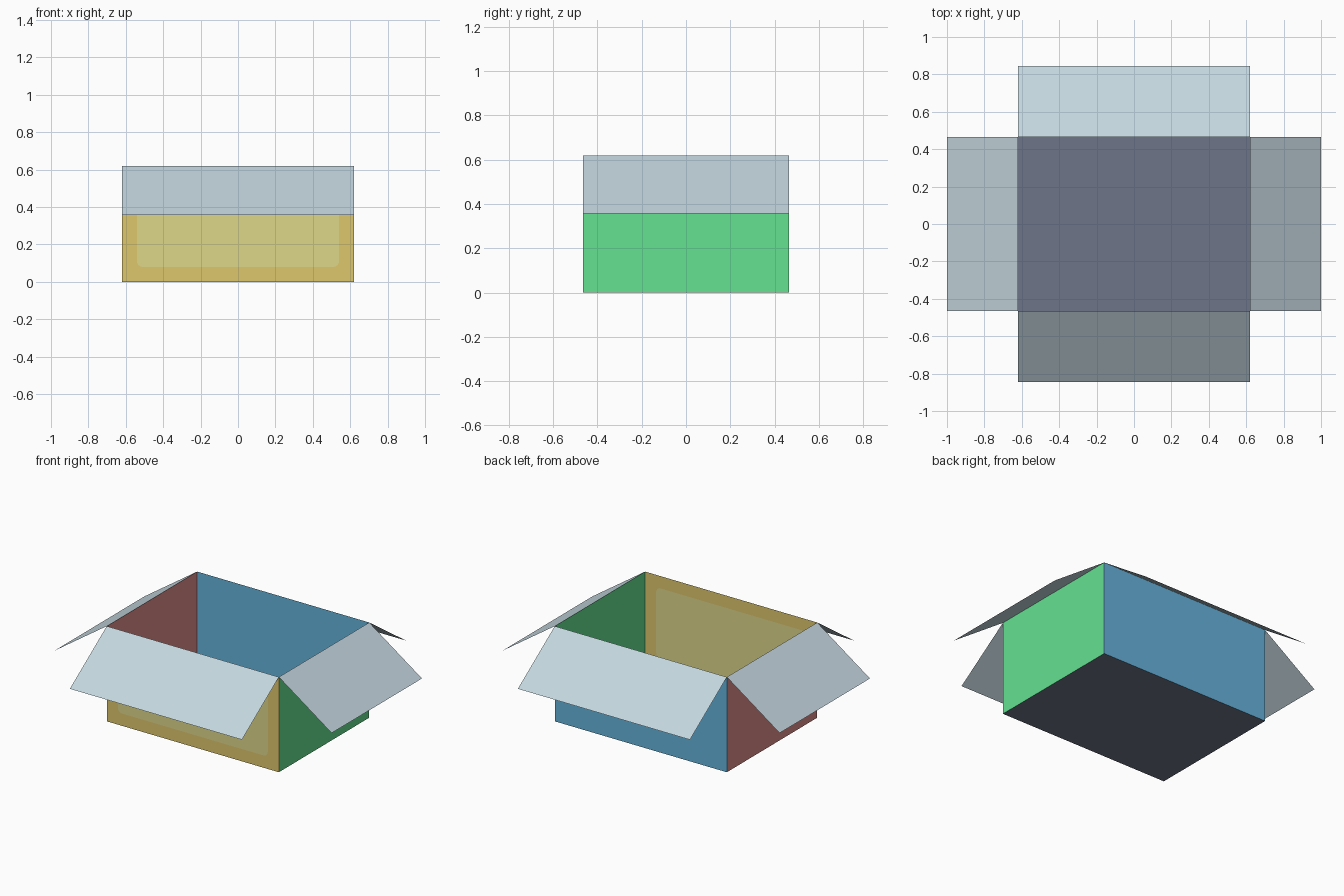
import bpy, bmesh, math
from mathutils import Vector

cube = bpy.data.objects.get("Cube")
if cube:
    bpy.data.objects.remove(cube, do_unlink=True)

# Overall sizes
HX, HY, H = 0.62, 0.465, 0.62      # half width, half depth, height
REACH, DROP = 0.38, 0.263          # flap spread outward and downward
MARGIN, RADIUS = 0.08, 0.03        # front panel border and corner


def linear(c):
    c /= 255
    return c / 12.92 if c <= 0.04045 else ((c + 0.055) / 1.055) ** 2.4


def material(name, *rgb):
    col = [linear(c) for c in rgb] + [1]
    m = bpy.data.materials.new(name)
    m.use_nodes = True
    m.diffuse_color = col
    m.node_tree.nodes["Principled BSDF"].inputs["Base Color"].default_value = col
    return m


yellow = material("yellow", 222, 199, 109)
pale_yellow = material("pale yellow", 222, 214, 137)
green = material("green", 100, 226, 145)
blue = material("sky blue", 103, 180, 220)
red = material("soft red", 223, 142, 140)
pale_grey = material("pale blue grey", 196, 214, 222)
slate = material("slate", 110, 117, 137)


def finish(name, bm, *mats):
    mesh = bpy.data.meshes.new(name)
    bm.to_mesh(mesh)
    bm.free()
    for m in mats:
        mesh.materials.append(m)
    ob = bpy.data.objects.new(name, mesh)
    bpy.context.collection.objects.link(ob)
    return ob


def sheet(name, corners, mat):
    bm = bmesh.new()
    bm.faces.new([bm.verts.new(c) for c in corners])
    return finish(name, bm, mat)


# Floor
sheet("floor", [(-HX, -HY, 0), (-HX, HY, 0), (HX, HY, 0), (HX, -HY, 0)], slate)

# Walls and the open flaps hinged on their top edges
sides = [("front", (0, -1, 0), HX, HY, None), ("back", (0, 1, 0), HX, HY, blue),
         ("left", (1, 0, 0), HY, HX, green), ("right", (-1, 0, 0), HY, HX, red)]
for name, normal, half, dist, mat in sides:
    out = Vector(normal)
    along = Vector((0, 0, 1)).cross(out) * half
    up = Vector((0, 0, H))
    base = out * dist
    a, b = base - along, base + along
    if mat:
        sheet(name + "_wall", [a, b, b + up, a + up], mat)
    tip = out * REACH - Vector((0, 0, DROP))
    sheet(name + "_flap", [a + up + tip, b + up + tip, b + up, a + up], pale_grey)

# Front wall with a rounded panel let into it
bm = bmesh.new()


def loop(points):
    vs = [bm.verts.new((x, -HY, z)) for x, z in points]
    return vs, [bm.edges.new((v, vs[(i + 1) % len(vs)])) for i, v in enumerate(vs)]


cx, cz = HX - MARGIN - RADIUS, H / 2 - MARGIN - RADIUS
rounded = []
for i, (sx, sz) in enumerate([(1, 1), (-1, 1), (-1, -1), (1, -1)]):
    for k in range(7):
        t = math.pi / 2 * (i + k / 6)
        rounded.append((sx * cx + RADIUS * math.cos(t),
                        H / 2 + sz * cz + RADIUS * math.sin(t)))
outer, outer_edges = loop([(-HX, 0), (HX, 0), (HX, H), (-HX, H)])
inner, inner_edges = loop(rounded)
bmesh.ops.triangle_fill(bm, edges=outer_edges + inner_edges, use_beauty=True,
                        normal=(0, -1, 0))
# Drop any fill inside the panel outline, then close it with one face
inside = [f for f in bm.faces if all(v in inner for v in f.verts)
          and abs(f.calc_center_median().x) < cx + RADIUS]
bmesh.ops.delete(bm, geom=inside, context="FACES_ONLY")
panel = bm.faces.new(inner)
panel.material_index = 1
for f in bm.faces:
    f.normal_update()
    if f.normal.y > 0:
        f.normal_flip()
finish("front_wall", bm, yellow, pale_yellow)
